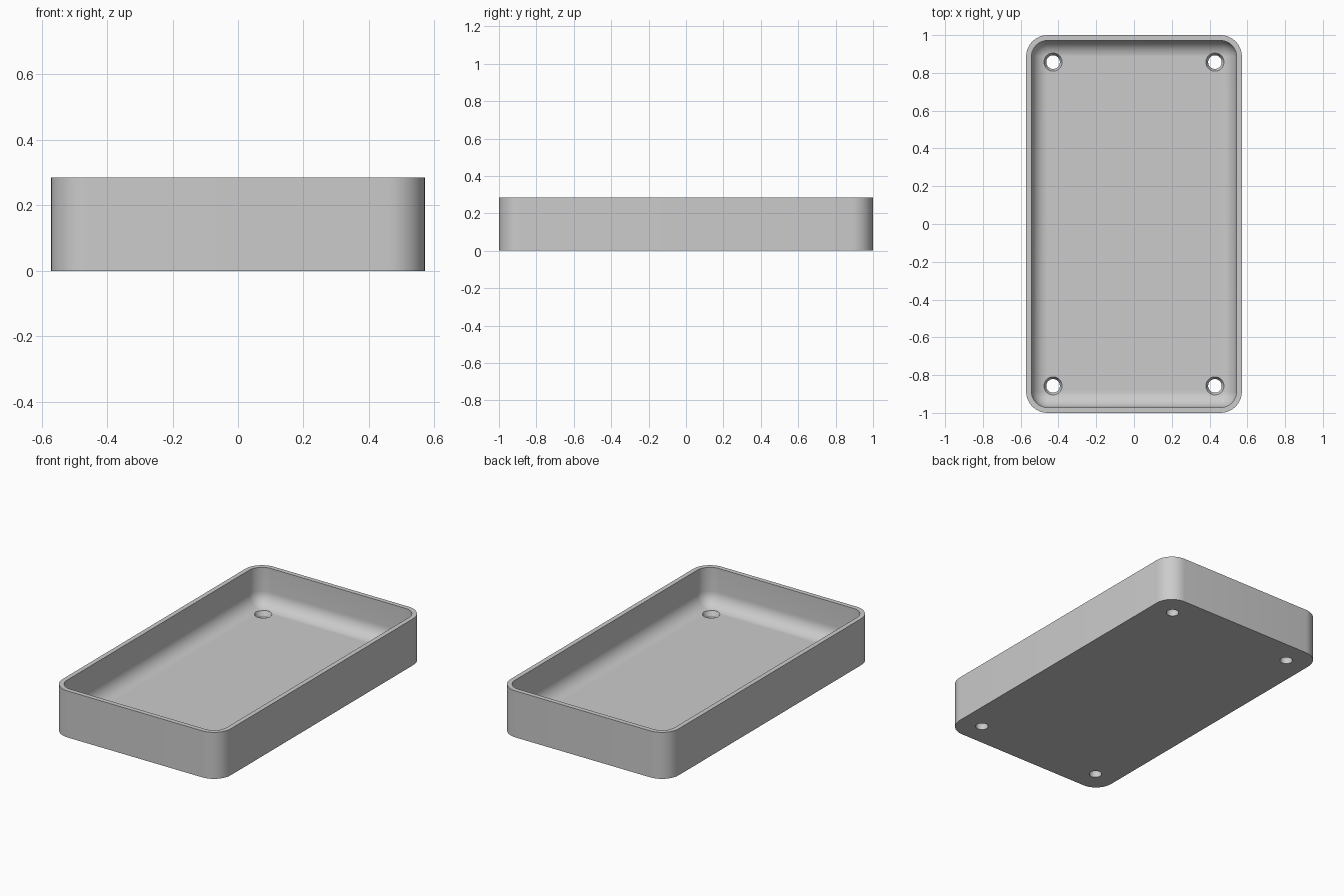
import bpy
import bmesh
from math import sin, cos, pi, radians

cube = bpy.data.objects.get("Cube")
if cube:
    bpy.data.objects.remove(cube, do_unlink=True)

# Overall sizes
HX, HY, H = 0.5714, 1.0, 0.2857
CORNER, WALL, FLOOR = 0.114, 0.0286, 0.055
FILLET = CORNER - WALL
STEPS = 10

grey = bpy.data.materials.new("light grey")
grey.use_nodes = True
grey.diffuse_color = (0.6, 0.6, 0.6, 1)
grey.node_tree.nodes["Principled BSDF"].inputs["Base Color"].default_value = (0.6, 0.6, 0.6, 1)


def loft(name, rings):
    """Skin a stack of point loops and cap both ends."""
    bm = bmesh.new()
    loops = [[bm.verts.new(p) for p in ring] for ring in rings]
    n = len(loops[0])
    for a, b in zip(loops, loops[1:]):
        for i in range(n):
            j = (i + 1) % n
            bm.faces.new((a[i], a[j], b[j], b[i]))
    bm.faces.new(loops[0][::-1])
    bm.faces.new(loops[-1])
    bmesh.ops.remove_doubles(bm, verts=bm.verts, dist=1e-5)
    bmesh.ops.recalc_face_normals(bm, faces=bm.faces)
    mesh = bpy.data.meshes.new(name)
    bm.to_mesh(mesh)
    bm.free()
    mesh.materials.append(grey)
    ob = bpy.data.objects.new(name, mesh)
    bpy.context.collection.objects.link(ob)
    return ob


def rounded_rect(inset, z):
    """Rounded rectangle moved inward from the outer outline."""
    r = max(CORNER - inset, 0)
    cx, cy = HX - CORNER, HY - CORNER
    pts = []
    for q, (sx, sy) in enumerate([(1, 1), (-1, 1), (-1, -1), (1, -1)]):
        for k in range(STEPS + 1):
            a = (q + k / STEPS) * pi / 2
            pts.append((sx * cx + r * cos(a), sy * cy + r * sin(a), z))
    return pts


def circle(x, y, r, z, n=40):
    return [(x + r * cos(2 * pi * k / n), y + r * sin(2 * pi * k / n), z) for k in range(n)]


# Tray shell: outer wall, rim, inner wall, rounded transition to the floor
rings = [rounded_rect(0, 0), rounded_rect(0, H), rounded_rect(WALL, H)]
for k in range(STEPS + 1):
    a = k / STEPS * pi / 2
    rings.append(rounded_rect(WALL + FILLET * (1 - cos(a)), FLOOR + FILLET * (1 - sin(a))))
tray = loft("tray", rings)

# Countersunk screw holes near the corners
profile = [(0.036, -0.05), (0.036, 0.03), (0.048, FLOOR), (0.048, FLOOR + 0.1)]
for sx in (-1, 1):
    for sy in (-1, 1):
        cutter = loft("hole_cutter", [circle(sx * 0.4286, sy * 0.857, r, z) for r, z in profile])
        cutter.hide_render = True
        cutter.hide_set(True)
        mod = tray.modifiers.new("screw_hole", "BOOLEAN")
        mod.operation = "DIFFERENCE"
        mod.solver = "EXACT"
        mod.object = cutter

# Apply the holes, drop the cutters, then shade
bpy.context.view_layer.update()
graph = bpy.context.evaluated_depsgraph_get()
cut_mesh = bpy.data.meshes.new_from_object(tray.evaluated_get(graph))
cutters = [m.object for m in tray.modifiers]
tray.modifiers.clear()
tray.data = cut_mesh
for c in cutters:
    bpy.data.objects.remove(c, do_unlink=True)

bpy.ops.object.select_all(action="DESELECT")
tray.select_set(True)
bpy.context.view_layer.objects.active = tray
bpy.ops.object.shade_smooth_by_angle(angle=radians(25))
